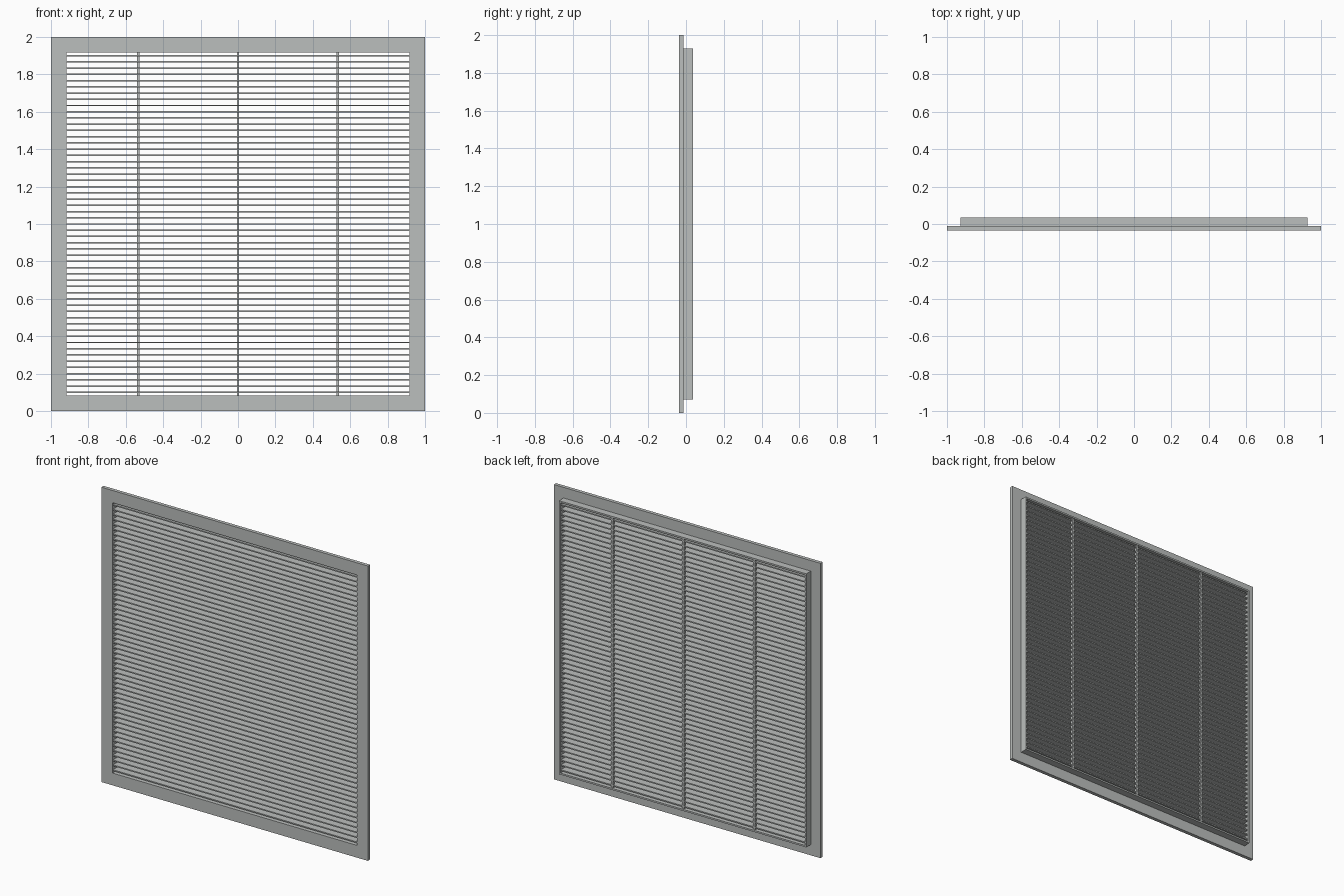
import bpy
import bmesh

if "Cube" in bpy.data.objects:
    bpy.data.objects.remove(bpy.data.objects["Cube"], do_unlink=True)

CENTRE_Z = 1.0
OPENING = 0.917      # half size of the opening
FRONT, REAR = -0.036, 0.036
FLANGE_BACK = -0.012

# Single painted metal colour
metal = bpy.data.materials.new("pale grey metal")
metal.use_nodes = True
colour = (0.50, 0.52, 0.51, 1)
metal.diffuse_color = colour
metal.node_tree.nodes["Principled BSDF"].inputs["Base Color"].default_value = colour


def finish(bm, name):
    bmesh.ops.recalc_face_normals(bm, faces=bm.faces)
    mesh = bpy.data.meshes.new(name)
    bm.to_mesh(mesh)
    bm.free()
    mesh.materials.append(metal)
    obj = bpy.data.objects.new(name, mesh)
    bpy.context.collection.objects.link(obj)
    return obj


def square_ring(name, outer, inner, y0, y1):
    """Square picture-frame ring standing in the xz plane."""
    bm = bmesh.new()
    corners = [(-1, -1), (1, -1), (1, 1), (-1, 1)]
    profile = [(outer, y0), (inner, y0), (inner, y1), (outer, y1)]
    loops = [[bm.verts.new((cx * r, y, CENTRE_Z + cz * r)) for r, y in profile]
             for cx, cz in corners]
    for i in range(4):
        a, b = loops[i], loops[(i + 1) % 4]
        for j in range(4):
            k = (j + 1) % 4
            bm.faces.new((a[j], a[k], b[k], b[j]))
    return finish(bm, name)


def box(name, x0, x1, y0, y1, z0, z1):
    bm = bmesh.new()
    bmesh.ops.create_cube(bm, size=1)
    for v in bm.verts:
        v.co = (x1 if v.co.x > 0 else x0,
                y1 if v.co.y > 0 else y0,
                z1 if v.co.z > 0 else z0)
    return finish(bm, name)


# Flat front flange and the collar behind it
square_ring("front_flange", 1.0, OPENING, FRONT, FLANGE_BACK)
square_ring("rear_collar", 0.928, OPENING, FLANGE_BACK, REAR)

# Stack of thin horizontal slats
SLATS = 55
pitch = 2 * OPENING / SLATS
thickness = 0.008
slat = box("slats", -OPENING, OPENING, -0.031, 0.031,
           CENTRE_Z - OPENING + (pitch - thickness) / 2,
           CENTRE_Z - OPENING + (pitch + thickness) / 2)
array = slat.modifiers.new("stack", "ARRAY")
array.count = SLATS
array.use_relative_offset = False
array.use_constant_offset = True
array.constant_offset_displace = (0, 0, pitch)

# Vertical support bars at the rear of the slats
for side, x in (("right", -0.533), ("centre", 0), ("left", 0.533)):
    box(f"support_bar_{side}", x - 0.006, x + 0.006, 0.014, 0.032,
        CENTRE_Z - OPENING, CENTRE_Z + OPENING)
